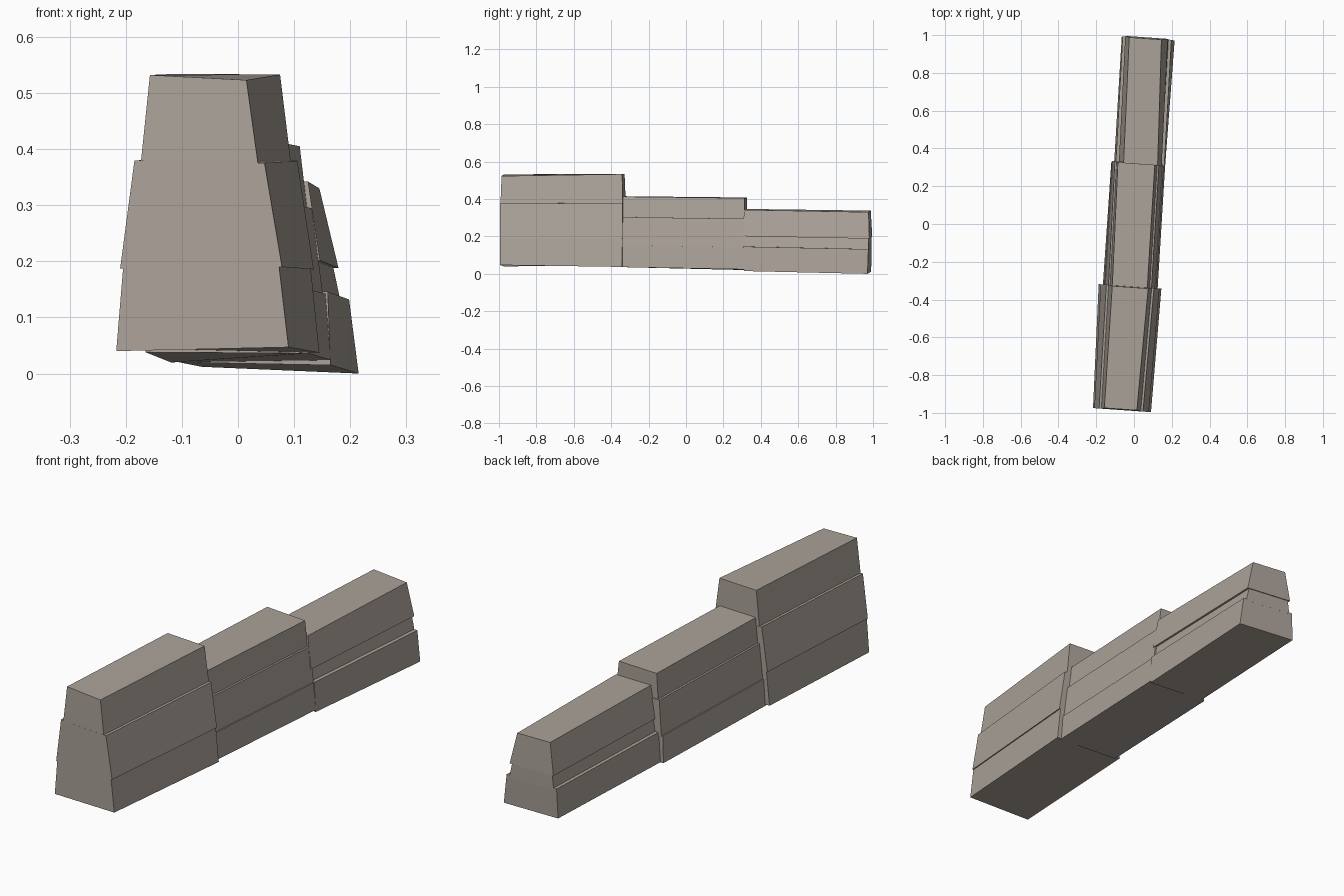
import bpy
import bmesh

cube = bpy.data.objects.get("Cube")
if cube:
    bpy.data.objects.remove(cube, do_unlink=True)

stone = bpy.data.materials.new("warm grey stone")
stone.use_nodes = True
colour = (0.41, 0.365, 0.32, 1)
stone.diffuse_color = colour
stone.node_tree.nodes["Principled BSDF"].inputs["Base Color"].default_value = colour

SKEW = 0.07  # the wall runs slightly askew, so its ends do too


def end_section(end, height, bulge, push):
    """Left and right corner of an end section at a fraction of its height."""
    y, low, high = end
    xl, xr, zl, zr = (a + (b - a) * height for a, b in zip(low, high))
    xl, xr = xl - bulge, xr + bulge
    mid = (xl + xr) / 2
    return [(x, y + push - SKEW * (x - mid), z) for x, z in ((xl, zl), (xr, zr))]


def tier(name, front, back, bottom, top):
    """Tapered stone course; bottom and top are (height, bulge, end overhang)."""
    bm = bmesh.new()
    rings = []
    for height, bulge, push in (bottom, top):
        fl, fr = end_section(front, height, bulge, -push)
        bl, br = end_section(back, height, bulge, push)
        rings.append([bm.verts.new(p) for p in (fl, fr, br, bl)])
    low, high = rings
    bm.faces.new(low[::-1])
    bm.faces.new(high)
    for i in range(4):
        j = (i + 1) % 4
        bm.faces.new((low[i], low[j], high[j], high[i]))
    bmesh.ops.recalc_face_normals(bm, faces=bm.faces)
    mesh = bpy.data.meshes.new(name)
    bm.to_mesh(mesh)
    bm.free()
    mesh.materials.append(stone)
    obj = bpy.data.objects.new(name, mesh)
    bpy.context.collection.objects.link(obj)


# Each section: front and back end as y, bottom and top (left x, right x, left z, right z)
sections = {
    "tall_section": (
        (-0.985, (-0.217, 0.09, 0.04, 0.047), (-0.157, 0.015, 0.532, 0.523)),
        (-0.33, (-0.187, 0.145, 0.045, 0.037), (-0.115, 0.075, 0.534, 0.533))),
    "middle_section": (
        (-0.335, (-0.165, 0.125, 0.038, 0.036), (-0.115, 0.07, 0.415, 0.413)),
        (0.32, (-0.12, 0.165, 0.02, 0.024), (-0.085, 0.11, 0.408, 0.405))),
    "low_section": (
        (0.315, (-0.105, 0.165, 0.02, 0.015), (-0.055, 0.125, 0.347, 0.342)),
        (0.984, (-0.065, 0.215, 0.012, 0), (-0.025, 0.145, 0.338, 0.33))),
}

# Stone courses of each section, from the ground up
courses = {
    "tall_section": (
        ((0, 0, 0), (0.31, 0.006, 0)),
        ((0.3, 0.011, 0), (0.69, 0.009, 0)),
        ((0.67, -0.003, 0), (1, 0, -0.005))),
    "middle_section": (
        ((0, 0, 0), (0.31, 0.008, 0)),
        ((0.3, 0.003, 0.004), (0.71, 0.006, 0.004)),
        ((0.69, -0.003, 0), (1, 0, 0))),
    "low_section": (
        ((0, 0, -0.004), (0.4, 0.011, 0)),
        ((0.38, -0.005, 0), (0.6, -0.005, 0)),
        ((0.57, 0.004, 0.004), (1, 0, -0.002))),
}

for section, (front, back) in sections.items():
    for part, (bottom, top) in zip(("base", "body", "cap"), courses[section]):
        tier(f"{section}_{part}", front, back, bottom, top)
